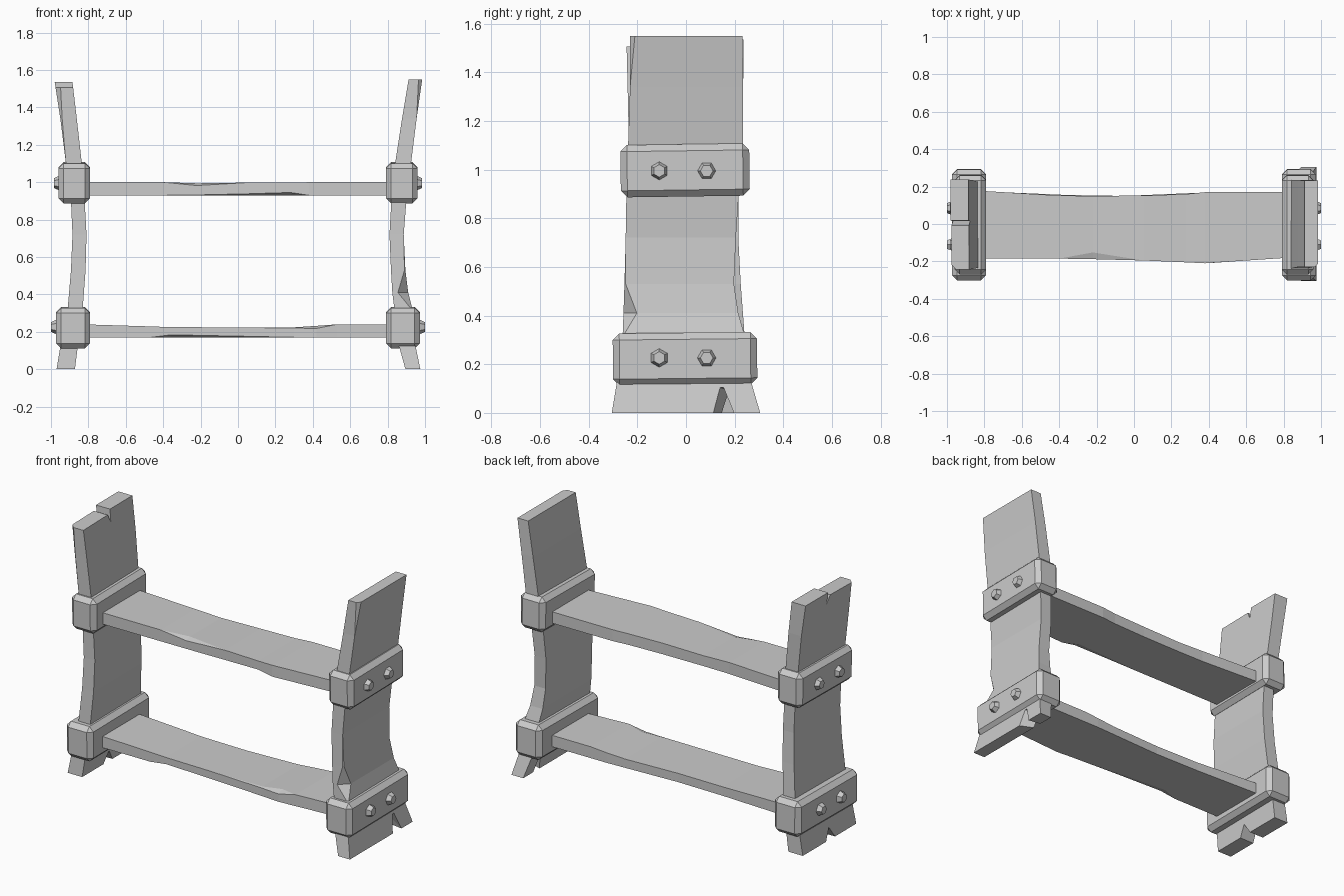
import bpy, bmesh
from math import radians, pi
from mathutils import Vector, Matrix

if "Cube" in bpy.data.objects:
    bpy.data.objects.remove(bpy.data.objects["Cube"])

grey = bpy.data.materials.new("plain_grey")
grey.use_nodes = True
colour = (0.6, 0.6, 0.6, 1)
grey.diffuse_color = colour
grey.node_tree.nodes["Principled BSDF"].inputs["Base Color"].default_value = colour


def finish(name, bm):
    bmesh.ops.remove_doubles(bm, verts=bm.verts, dist=0.0005)
    bmesh.ops.recalc_face_normals(bm, faces=bm.faces)
    mesh = bpy.data.meshes.new(name)
    bm.to_mesh(mesh)
    bm.free()
    mesh.materials.append(grey)
    obj = bpy.data.objects.new(name, mesh)
    bpy.context.collection.objects.link(obj)
    return obj


def loft(name, sections):
    """Skin a row of closed sections that share one point count."""
    bm = bmesh.new()
    rings = [[bm.verts.new(p) for p in s] for s in sections]
    n = len(rings[0])
    for a, b in zip(rings, rings[1:]):
        for i in range(n):
            bm.faces.new((a[i], a[(i + 1) % n], b[(i + 1) % n], b[i]))
    bm.faces.new(rings[0])
    bm.faces.new(rings[-1])
    return finish(name, bm)


def carve(obj, points):
    """Cut the convex hull of the points out of a part."""
    bm = bmesh.new()
    for p in points:
        bm.verts.new(p)
    bmesh.ops.convex_hull(bm, input=bm.verts)
    cutter = finish("notch_cutter", bm)
    cutter.hide_render = True
    mod = obj.modifiers.new("notch", "BOOLEAN")
    mod.solver = "EXACT"
    mod.object = cutter
    graph = bpy.context.evaluated_depsgraph_get()
    mesh = bpy.data.meshes.new_from_object(obj.evaluated_get(graph))
    obj.modifiers.clear()
    obj.data = mesh
    bpy.data.objects.remove(cutter)


def post(name, side, stations):
    # station: height, inner x, outer x, front y, back y, front outer chip
    sections = []
    for z, xi, xo, yf, yb, chip in stations:
        sections.append([(side * xi, yf, z), (side * (xo - chip), yf, z),
                         (side * xo, yf + chip, z), (side * xo, yb, z),
                         (side * xi, yb, z)])
    return loft(name, sections)


def plank(name, z, stations):
    # station: x, front y, back y, top drop, front top chip, front bottom chip
    sections = []
    for x, yf, yb, drop, ct, cb in stations:
        top = z + 0.07 - drop
        sections.append([(x, yb, z), (x, yf + 3 * cb, z), (x, yf, z + cb),
                         (x, yf, top - ct), (x, yf + 3 * ct, top), (x, yb, top)])
    return loft(name, sections)


# Bowed side posts with splayed feet
left_post = post("left_post", 1, [
    (0, .895, .975, -.305, .305, 0), (.12, .862, .95, -.285, .27, 0),
    (.33, .835, .93, -.26, .238, .01), (.41, .825, .91, -.257, .215, .055),
    (.53, .818, .895, -.253, .197, .005), (.72, .81, .886, -.248, .205, 0),
    (.9, .82, .9, -.245, .217, 0), (1.1, .84, .925, -.238, .235, 0),
    (1.34, .877, .955, -.23, .235, 0), (1.55, .912, .985, -.23, .232, .02)])
right_post = post("right_post", -1, [
    (0, .872, .97, -.27, .25, 0), (.12, .857, .95, -.262, .25, 0),
    (.33, .83, .91, -.25, .24, 0), (.53, .815, .893, -.24, .225, 0),
    (.72, .81, .885, -.235, .215, 0), (.9, .82, .893, -.235, .215, 0),
    (1.1, .835, .92, -.235, .225, 0), (1.34, .862, .95, -.24, .235, .01),
    (1.535, .885, .98, -.245, .237, .03)])

# Splits in the foot and top ends
carve(left_post, [(1.0, .1, -.01), (1.0, .195, -.01), (1.0, .12, .11), (1.0, .14, .11),
                  (.84, .17, -.01), (.84, .22, -.01), (.84, .19, .09)])
carve(right_post, [(x, y, z) for x in (-1.05, -.8)
                   for y, z in ((-.03, 1.56), (.02, 1.56), (.015, 1.46))])
carve(right_post, [(x, y, z) for x in (-1.05, -.8)
                   for y, z in ((-.26, 1.56), (-.26, 1.505), (-.13, 1.53), (.0, 1.51), (.0, 1.56))])
carve(right_post, [(x, y, z) for x in (-1.05, -.8)
                   for y, z in ((-.07, -.01), (.03, -.01), (-.02, .07))])

# Worn cross planks
plank("upper_plank", .93, [
    (-.83, -.185, .178, 0, 0, 0), (-.4, -.185, .152, 0, 0, 0),
    (-.22, -.188, .15, .006, .012, .002), (.05, -.195, .152, .002, 0, .008),
    (.28, -.205, .16, .002, 0, .015), (.38, -.21, .17, 0, 0, 0), (.83, -.18, .17, 0, 0, 0)])
plank("lower_plank", .17, [
    (-.83, -.185, .175, 0, 0, 0), (-.47, -.185, .16, .011, 0, 0),
    (-.36, -.185, .155, .015, 0, .014), (-.05, -.19, .15, .016, 0, .008),
    (.3, -.2, .165, .016, .004, .001), (.42, -.208, .17, .008, .014, 0),
    (.53, -.2, .17, 0, 0, 0), (.83, -.18, .17, 0, 0, 0)])


def band(name, x, z, size, tilt):
    bm = bmesh.new()
    bmesh.ops.create_cube(bm, size=1, matrix=Matrix.Diagonal((*size, 1)))
    bmesh.ops.bevel(bm, geom=bm.edges[:], offset=.027, segments=1, affect="EDGES")
    turn = Matrix.Rotation(radians(tilt), 4, "X")
    bm.transform(Matrix.Translation((x, -.004, z)) @ turn)
    return finish(name, bm)


def bolt(name, side, x, y, z, spin):
    bm = bmesh.new()
    bmesh.ops.create_cone(bm, cap_ends=True, segments=6, radius1=.048, radius2=.026, depth=.05)
    bm.transform(Matrix.Translation((side * (x - .025), y, z))
                 @ Matrix.Rotation(side * pi / 2, 4, "Y") @ Matrix.Rotation(spin, 4, "Z"))
    return finish(name, bm)


# Clamping bands with two hex bolts each
for side, label in ((1, "left"), (-1, "right")):
    band(label + "_upper_band", side * .875, .997, (.168, .53, .215), .8)
    band(label + "_lower_band", side * .882, .222, (.18, .593, .215), .6)
    for level, x, z in (("upper", .985, .995), ("lower", 1.0, .226)):
        bolt(f"{label}_{level}_front_bolt", side, x, -.11, z, pi / 2)
        bolt(f"{label}_{level}_back_bolt", side, x, .085, z, 0)
